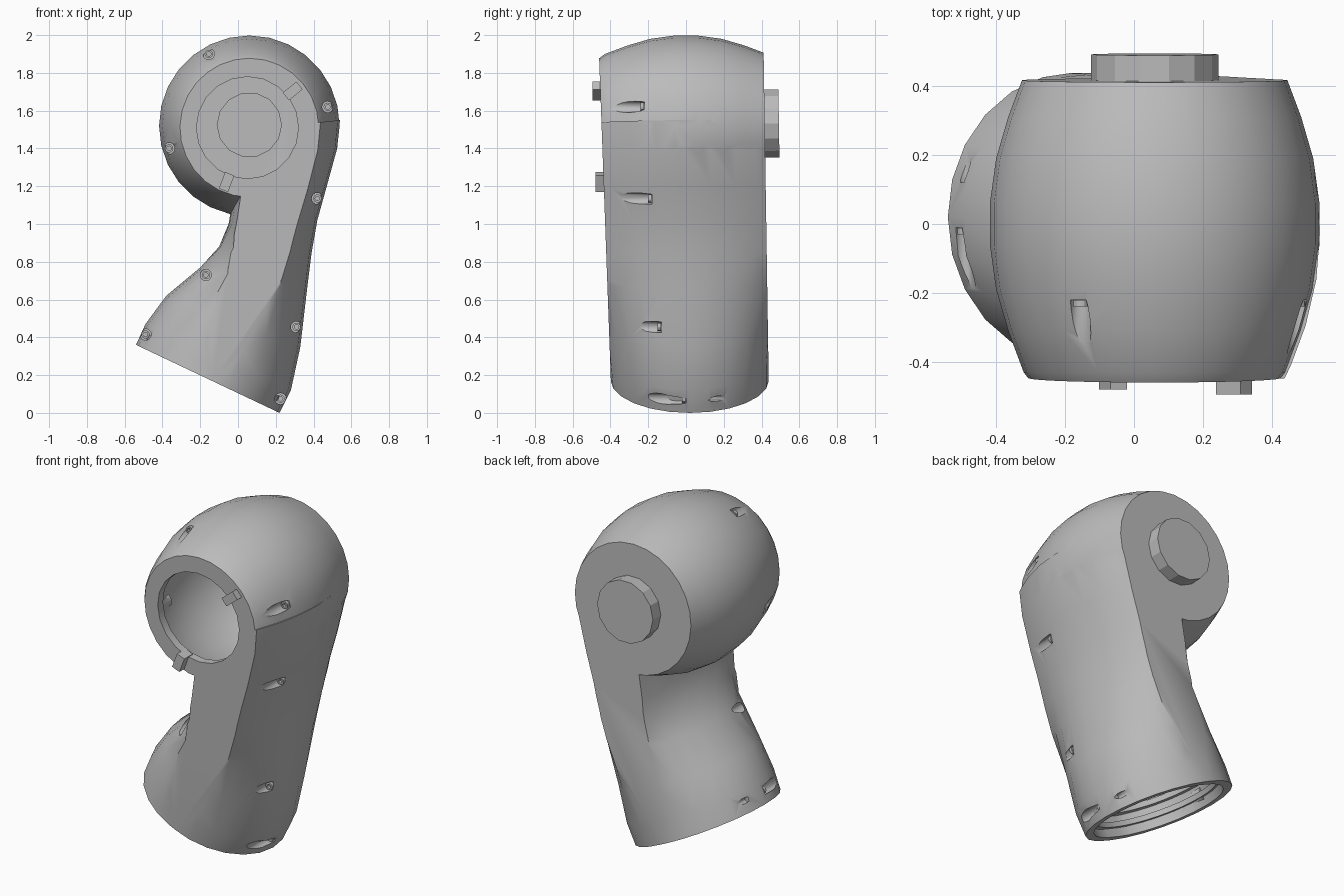
import bpy, bmesh
from math import sin, cos, pi, radians
from mathutils import Vector, Matrix

cube = bpy.data.objects.get("Cube")
if cube:
    bpy.data.objects.remove(cube, do_unlink=True)

grey = bpy.data.materials.new("plain grey")
grey.use_nodes = True
grey.diffuse_color = (0.5, 0.5, 0.5, 1)
grey.node_tree.nodes["Principled BSDF"].inputs["Base Color"].default_value = (0.5, 0.5, 0.5, 1)

HEAD = Vector((0.06, 0, 1.52))
TO_Y = Matrix.Rotation(-pi / 2, 4, 'X')


def skin(name, rings, loop=False):
    """Join rings of points into a closed mesh."""
    bm = bmesh.new()
    rows = [[bm.verts.new(p) for p in ring] for ring in rings]
    n = len(rows[0])
    pairs = list(zip(rows, rows[1:])) + ([(rows[-1], rows[0])] if loop else [])
    for a, b in pairs:
        for i in range(n):
            j = (i + 1) % n
            bm.faces.new((a[i], a[j], b[j], b[i]))
    if not loop:
        bm.faces.new(rows[0])
        bm.faces.new(rows[-1])
    bmesh.ops.recalc_face_normals(bm, faces=bm.faces)
    mesh = bpy.data.meshes.new(name)
    bm.to_mesh(mesh)
    bm.free()
    mesh.materials.append(grey)
    obj = bpy.data.objects.new(name, mesh)
    bpy.context.collection.objects.link(obj)
    return obj


def lathe(name, profile, place, sides=24, loop=False):
    """Turn (radius, height) points about the local z axis."""
    return skin(name, [[place @ Vector((r * cos(2 * pi * i / sides), r * sin(2 * pi * i / sides), h))
                        for i in range(sides)] for r, h in profile], loop)


def rod(name, x, z, r, y0, y1, sides=16):
    return lathe(name, [(r, y0), (r, y1)], Matrix.Translation((x, 0, z)) @ TO_Y, sides)


def combine(obj, tool, operation):
    mod = obj.modifiers.new("combine", 'BOOLEAN')
    mod.operation = operation
    mod.solver = 'EXACT'
    mod.object = tool
    bpy.context.view_layer.objects.active = obj
    bpy.ops.object.modifier_apply(modifier=mod.name)
    bpy.data.objects.remove(tool, do_unlink=True)


def smooth(obj, angle=30):
    bpy.ops.object.select_all(action='DESELECT')
    obj.select_set(True)
    bpy.context.view_layer.objects.active = obj
    bpy.ops.object.shade_smooth_by_angle(angle=radians(angle))


# Leg stations: left x z, right x z, left bulge, right bulge, half depth, roundness power
STATIONS = [
    (-0.54, 0.36, 0.22, 0.00, 0.41, 0.41, 0.42, 0.5),
    (-0.49, 0.47, 0.28, 0.12, 0.41, 0.41, 0.425, 0.5),
    (-0.38, 0.62, 0.33, 0.35, 0.36, 0.36, 0.44, 0.55),
    (-0.20, 0.77, 0.365, 0.65, 0.22, 0.22, 0.48, 0.75),
    (-0.10, 0.88, 0.39, 0.85, 0.12, 0.18, 0.52, 0.9),
    (-0.05, 1.00, 0.42, 1.02, 0.07, 0.17, 0.55, 1),
    (-0.03, 1.12, 0.47, 1.20, 0.07, 0.17, 0.55, 1),
    (0.00, 1.35, 0.525, 1.40, 0.07, 0.17, 0.55, 1),
    (0.06, 1.50, 0.54, 1.55, 0.07, 0.17, 0.55, 1),
]


def leg(name, inset):
    rings, steps = [], 12
    for k, (lx, lz, rx, rz, bl, br, h, p) in enumerate(STATIONS):
        left, right = Vector((lx, 0, lz)), Vector((rx, 0, rz))
        d = (right - left).normalized()
        if k == 0 and inset:
            drop = Vector((d.z, 0, -d.x)) * 0.06
            left, right = left + drop, right + drop
        left, right = left + d * inset, right - d * inset
        bl, br, h = bl - inset * bl / h, br - inset * br / h, h - inset
        yc = 0.02 - 0.04 * k / 8
        ring = []
        for end, b, s in ((right, br, 1), (left, bl, -1)):
            for i in range(steps + 1):
                a = s * (i / steps - 0.5) * pi
                out = b * (abs(cos(a)) ** (2 * p) - 1)
                ring.append(end + d * s * out + Vector((0, yc + h * sin(a), 0)))
        rings.append(ring)
    return skin(name, rings)


def body(name, inset):
    """Barrel head plus leg, trimmed to the flat front and back planes."""
    barrel = [(0.29, -0.55), (0.38, -0.43), (0.425, -0.31), (0.46, -0.19), (0.478, -0.06),
              (0.478, 0.06), (0.46, 0.19), (0.425, 0.31), (0.38, 0.43), (0.29, 0.55)]
    obj = lathe(name, [(r - inset, y) for r, y in barrel], Matrix.Translation(HEAD) @ TO_Y, 28)
    combine(obj, leg("leg_part", inset), 'UNION')
    yz = [(-0.468 + inset, 2.1), (-0.388 + inset, -0.1), (0.442 - inset, -0.1), (0.408 - inset, 2.1)]
    slab = skin("slab", [[(x, y, z) for y, z in yz] for x in (-1, 1)])
    combine(obj, slab, 'INTERSECT')
    return obj


# Screw positions: x, z, depth of pocket floor
SCREWS = [(-0.155, 1.9, -0.22), (0.475, 1.62, -0.22), (0.42, 1.135, -0.18), (0.31, 0.455, -0.13),
          (0.225, 0.075, 0.0), (-0.49, 0.415, -0.01), (-0.17, 0.73, -0.15), (-0.365, 1.4, -0.2)]

# Hollow shell, keeping solid material around each screw
shell = body("arm_shell", 0)
cavity = body("cavity", 0.05)
for x, z, floor in SCREWS:
    combine(cavity, rod("boss", x, z, 0.045, -0.6, floor + 0.03), 'DIFFERENCE')
combine(shell, cavity, 'DIFFERENCE')

# Round front opening and rear cap recess
combine(shell, rod("opening", 0.05, 1.51, 0.27, -0.6, -0.3, 20), 'DIFFERENCE')
combine(shell, rod("cap_seat", 0.06, 1.525, 0.17, 0.3, 0.6, 14), 'DIFFERENCE')

# Screw pockets from the front, small holes from the back at the lower end
for x, z, floor in SCREWS:
    combine(shell, rod("pocket", x, z, 0.03, -0.7, floor), 'DIFFERENCE')
for x, z, floor in SCREWS[4:6]:
    combine(shell, rod("back_hole", x, z, 0.016, 0.12, 0.7, 12), 'DIFFERENCE')
smooth(shell)

# Recessed screw heads
for i, (x, z, floor) in enumerate(SCREWS):
    screw = lathe(f"screw_{i + 1}", [(0.022, -0.002), (0.022, -0.02), (0.012, -0.02), (0.012, -0.002)],
                  Matrix.Translation((x, floor, z)) @ TO_Y, 12, True)
    smooth(screw)

# Rear pivot cap
cap = lathe("rear_cap", [(0.185, 0.38), (0.185, 0.492)],
            Matrix.Translation((0.06, 0, 1.525)) @ Matrix.Rotation(radians(0.9), 4, 'X') @ TO_Y, 14)
combine(cap, rod("cap_hollow", 0.06, 1.525, 0.17, 0.3, 0.46, 14), 'DIFFERENCE')
smooth(cap, 20)

# Locking tabs at the front opening
for i, (deg, y) in enumerate(((39, -0.495), (249, -0.48))):
    place = Matrix.Translation((0.05, 0, 1.51)) @ Matrix.Rotation(radians(-deg), 4, 'Y')
    corners = [(0.262, -0.026), (0.355, -0.026), (0.355, 0.026), (0.262, 0.026)]
    skin(f"lock_tab_{i + 1}", [[place @ Vector((r, d, w)) for r, w in corners] for d in (y, -0.40)])

# Stepped rings inside the lower end
axis = Vector((0.36, 0, 0.76)).normalized()
lower = Matrix.Translation((-0.16, 0.02, 0.18)) @ axis.to_track_quat('Z', 'Y').to_matrix().to_4x4()
for i, (inner, h) in enumerate(((0.35, 0.05), (0.33, 0.12))):
    ring = lathe(f"inner_ring_{i + 1}", [(0.385, h), (inner, h), (inner, h + 0.03), (0.385, h + 0.03)],
                 lower, 32, True)
    smooth(ring)
